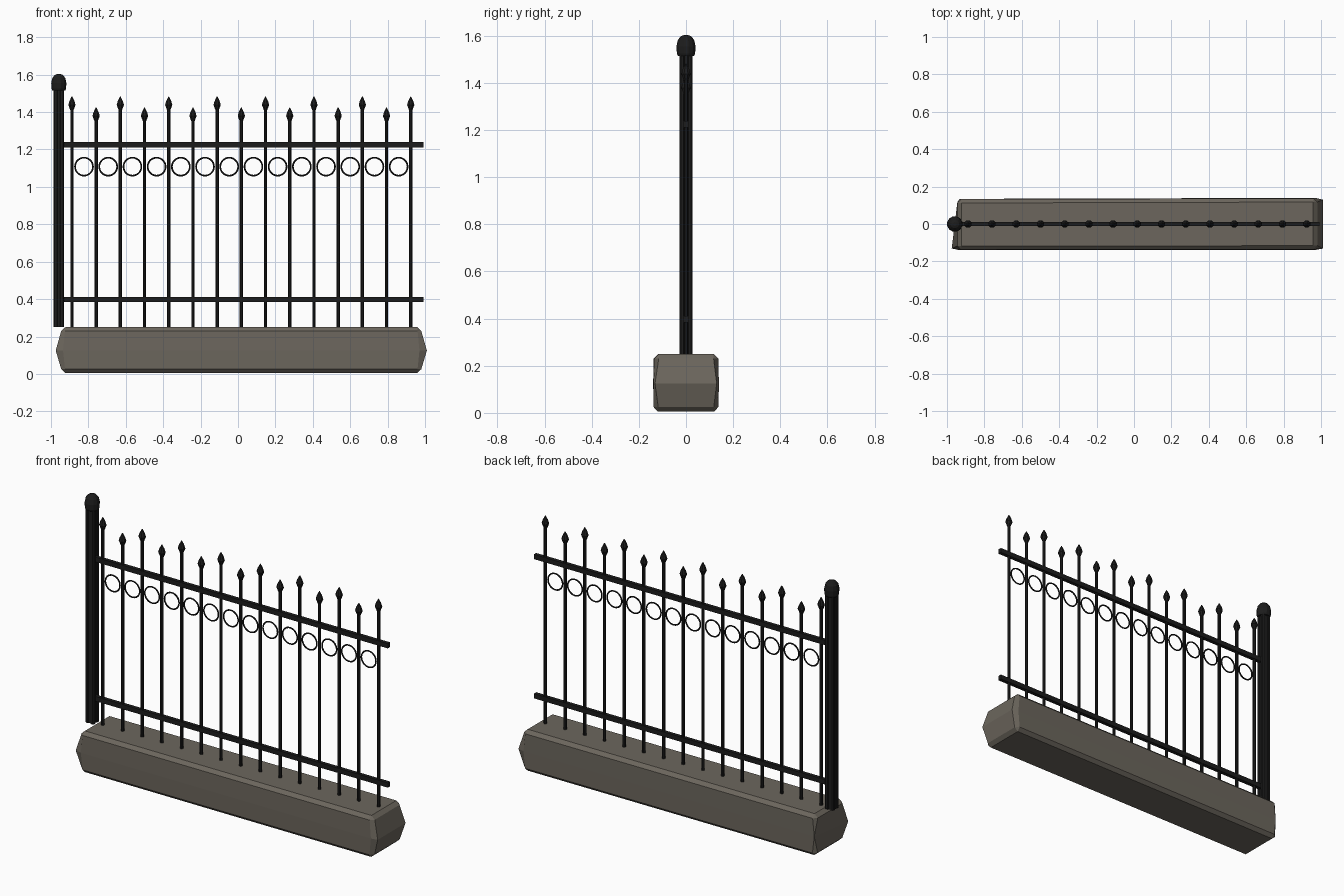
import bpy, bmesh, math, random
from mathutils import Matrix, Vector

random.seed(4)
old = bpy.data.objects.get("Cube")
if old:
    bpy.data.objects.remove(old, do_unlink=True)


def make_material(name, color):
    mat = bpy.data.materials.new(name)
    mat.use_nodes = True
    mat.diffuse_color = color
    mat.node_tree.nodes["Principled BSDF"].inputs["Base Color"].default_value = color
    return mat


iron = make_material("black iron", (0.012, 0.012, 0.012, 1))
stone = make_material("grey brown stone", (0.15, 0.134, 0.11, 1))


def finish(bm, name, mat):
    bmesh.ops.recalc_face_normals(bm, faces=bm.faces)
    mesh = bpy.data.meshes.new(name)
    bm.to_mesh(mesh)
    bm.free()
    mesh.materials.append(mat)
    obj = bpy.data.objects.new(name, mesh)
    bpy.context.collection.objects.link(obj)
    return obj


def box(name, lo, hi, mat):
    lo, hi = Vector(lo), Vector(hi)
    bm = bmesh.new()
    bmesh.ops.create_cube(bm, size=1, matrix=Matrix.Translation((lo + hi) / 2)
                          @ Matrix.Diagonal((hi - lo).to_4d()))
    return finish(bm, name, mat)


def lathe(name, x, profile, sides, mat):
    """Stack of rings (radius, z) around a vertical axis."""
    bm = bmesh.new()
    rings = []
    for r, z in profile:
        angles = [math.tau * (i + 0.5) / sides for i in range(sides)]
        rings.append([bm.verts.new((x + r * math.cos(a), r * math.sin(a), z)) for a in angles])
    for low, high in zip(rings, rings[1:]):
        for i in range(sides):
            j = (i + 1) % sides
            bm.faces.new((low[i], low[j], high[j], high[i]))
    bm.faces.new(rings[0])
    bm.faces.new(rings[-1])
    return finish(bm, name, mat)


# Stone footing: chamfered block with slightly bulging, uneven ends
footing = box("stone_footing", (-0.955, -0.135, 0.005), (0.99, 0.135, 0.25), stone)
bm = bmesh.new()
bm.from_mesh(footing.data)
bmesh.ops.bisect_plane(bm, geom=bm.verts[:] + bm.edges[:] + bm.faces[:],
                       plane_co=(0, 0, 0.125), plane_no=(0, 0, 1))
for v in bm.verts:
    if abs(v.co.z - 0.125) > 0.05:
        v.co.x -= math.copysign(0.012, v.co.x)
        v.co.y += random.uniform(-0.004, 0.004)
edges = [e for e in bm.edges if e.calc_face_angle() > 0.3]
bmesh.ops.bevel(bm, geom=edges, offset=0.02, segments=1, affect='EDGES')
bm.to_mesh(footing.data)
bm.free()

# Corner post: square with chamfered corners and a groove down each side
POST_X = -0.958
quarter = [(0.028, -0.022), (0.028, -0.010), (0.023, -0.007),
           (0.023, 0.007), (0.028, 0.010), (0.028, 0.022)]
bm = bmesh.new()
ring = []
for k in range(4):
    turn = Matrix.Rotation(k * math.pi / 2, 3, 'Z')
    ring += [bm.verts.new(turn @ Vector((x, y, 0)) + Vector((POST_X, 0, 0.25)))
             for x, y in quarter]
base = bm.faces.new(ring)
top = bmesh.ops.extrude_face_region(bm, geom=[base], use_keep_orig=True)
bmesh.ops.translate(bm, vec=(0, 0, 1.27),
                    verts=[g for g in top["geom"] if isinstance(g, bmesh.types.BMVert)])
finish(bm, "corner_post", iron)
lathe("post_cap", POST_X, [(0.036, 1.515), (0.040, 1.525), (0.042, 1.555),
                           (0.036, 1.582), (0.023, 1.598), (0.010, 1.603)], 12, iron)

# Horizontal rails
for name, z in (("lower_rail", 0.398), ("upper_rail", 1.225)):
    box(name, (-0.94, -0.011, z - 0.014), (0.992, 0.011, z + 0.014), iron)

# Pickets with spear tips, alternating tall and short
COUNT, FIRST, STEP = 15, -0.888, 0.1294
for i in range(COUNT):
    x = FIRST + i * STEP
    tip = 1.424 if i % 2 else 1.483
    lathe(f"picket_{i + 1}", x, [(0.0095, 0.24), (0.0095, tip - 0.06)], 8, iron)
    lathe(f"spear_tip_{i + 1}", x,
          [(0.010, tip - 0.072), (0.021, tip - 0.045), (0.015, tip - 0.025), (0.002, tip)],
          8, iron)

# Thin decorative rings between the pickets
for i in range(COUNT - 1):
    bpy.ops.mesh.primitive_torus_add(
        major_segments=28, minor_segments=6, major_radius=0.048, minor_radius=0.0045,
        location=(FIRST + (i + 0.5) * STEP, 0, 1.108), rotation=(math.pi / 2, 0, 0))
    obj = bpy.context.object
    obj.name = f"ring_{i + 1}"
    obj.data.materials.append(iron)
    bpy.ops.object.shade_smooth_by_angle()
